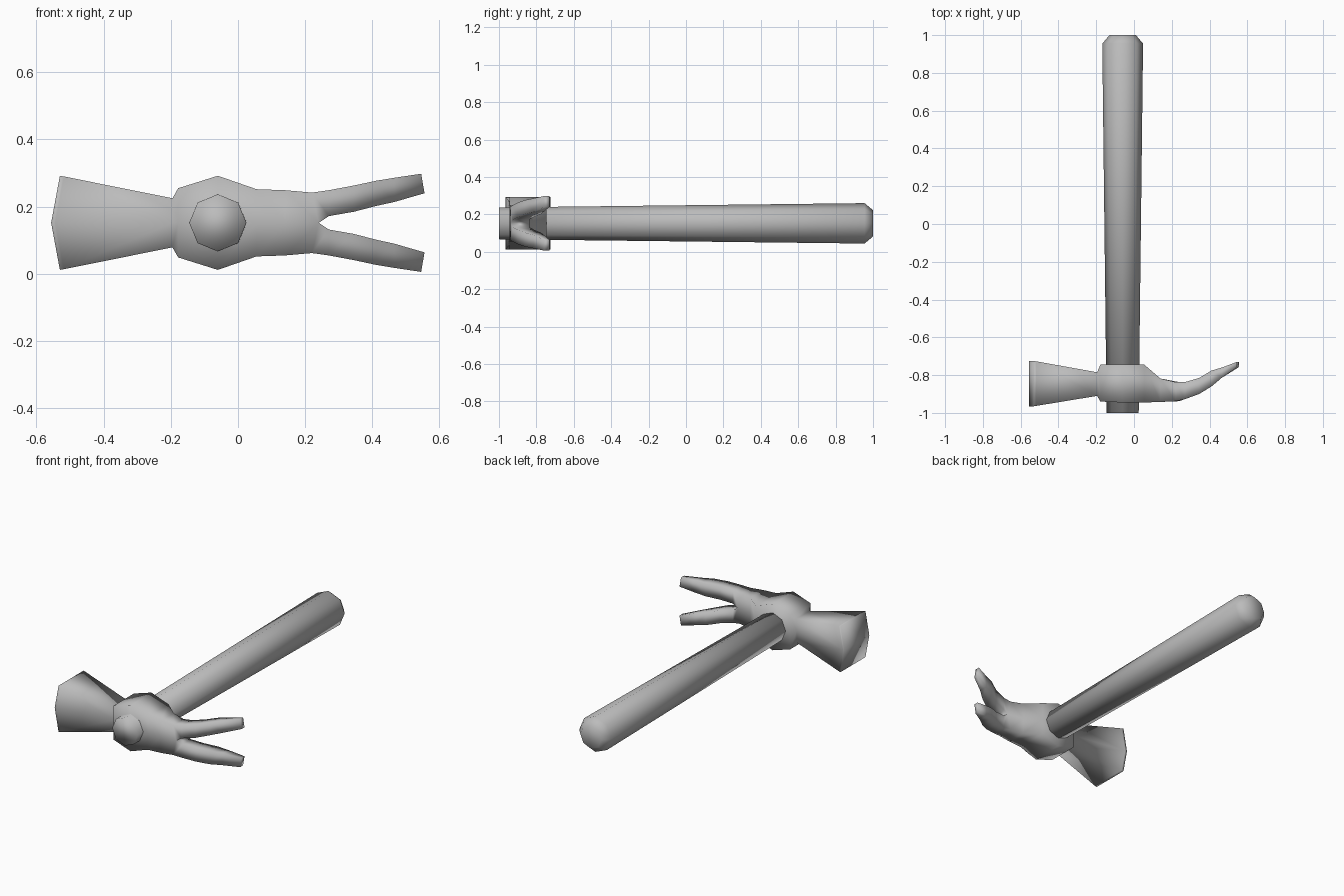
import bpy
import bmesh
from math import sin, cos, tau

cube = bpy.data.objects.get("Cube")
if cube:
    bpy.data.objects.remove(cube, do_unlink=True)

AXIS_X, AXIS_Z = -0.06, 0.152

grey = bpy.data.materials.new("plain grey")
grey.use_nodes = True
colour = (0.5, 0.5, 0.5, 1)
grey.diffuse_color = colour
grey.node_tree.nodes["Principled BSDF"].inputs["Base Color"].default_value = colour


def loft(name, rings, is_open=lambda a, b, i: False):
    """Skin a row of equal rings, capping both ends."""
    bm = bmesh.new()
    rows = [[bm.verts.new(p) for p in ring] for ring in rings]
    count = len(rows[0])
    for r in range(len(rows) - 1):
        a, b = rows[r], rows[r + 1]
        for i in range(count):
            j = (i + 1) % count
            if not is_open(rings[r], rings[r + 1], i):
                bm.faces.new((a[i], a[j], b[j], b[i]))
    bm.faces.new(rows[0][::-1])
    bm.faces.new(rows[-1])
    mesh = bpy.data.meshes.new(name)
    bm.to_mesh(mesh)
    bm.free()
    mesh.materials.append(grey)
    mesh.shade_smooth()
    obj = bpy.data.objects.new(name, mesh)
    bpy.context.collection.objects.link(obj)
    obj.location.z = AXIS_Z
    return obj


# Handle: tapered octagonal shaft with a chamfered butt
handle_profile = [(-1, 0.085), (0.955, 0.108), (1, 0.07)]
loft("handle", [[(AXIS_X + r * sin(k * tau / 8), y, r * cos(k * tau / 8))
                 for k in range(8)] for y, r in handle_profile])

# Head, upper half: x, x shift of inner edge, inner z, outer z, front y, back y
sections = [
    # flared striking end and neck
    (-0.53, -0.026, 0, 0.14, -0.965, -0.725),
    (-0.518, -0.026, 0, 0.138, -0.963, -0.727),
    (-0.195, 0, 0, 0.073, -0.91, -0.785),
    # eye around the handle
    (-0.178, 0, 0, 0.103, -0.94, -0.745),
    (-0.06, 0, 0, 0.14, -0.945, -0.745),
    (0.055, 0, 0, 0.1, -0.945, -0.745),
    (0.14, 0, 0, 0.097, -0.942, -0.818),
    (0.22, 0.02, 0, 0.09, -0.938, -0.837),
    # curved claw
    (0.27, 0, 0.02, 0.097, -0.927, -0.837),
    (0.345, 0, 0.033, 0.111, -0.9, -0.815),
    (0.41, 0, 0.05, 0.125, -0.86, -0.776),
    (0.465, 0, 0.062, 0.134, -0.814, -0.76),
    (0.545, 0.01, 0.088, 0.146, -0.758, -0.73),
]
rings = [[(x, f, hi), (x + s, f, lo), (x + s, b, lo), (x, b, hi)]
         for x, s, lo, hi, f, b in sections]


def on_mirror_plane(a, b, i):
    return i == 1 and a[1][2] == 0 and b[1][2] == 0


# Mirror the half head into the full head with two claws
head = loft("head", rings, on_mirror_plane)
mirror = head.modifiers.new("both halves", "MIRROR")
mirror.use_axis = (False, False, True)
mirror.use_clip = True
